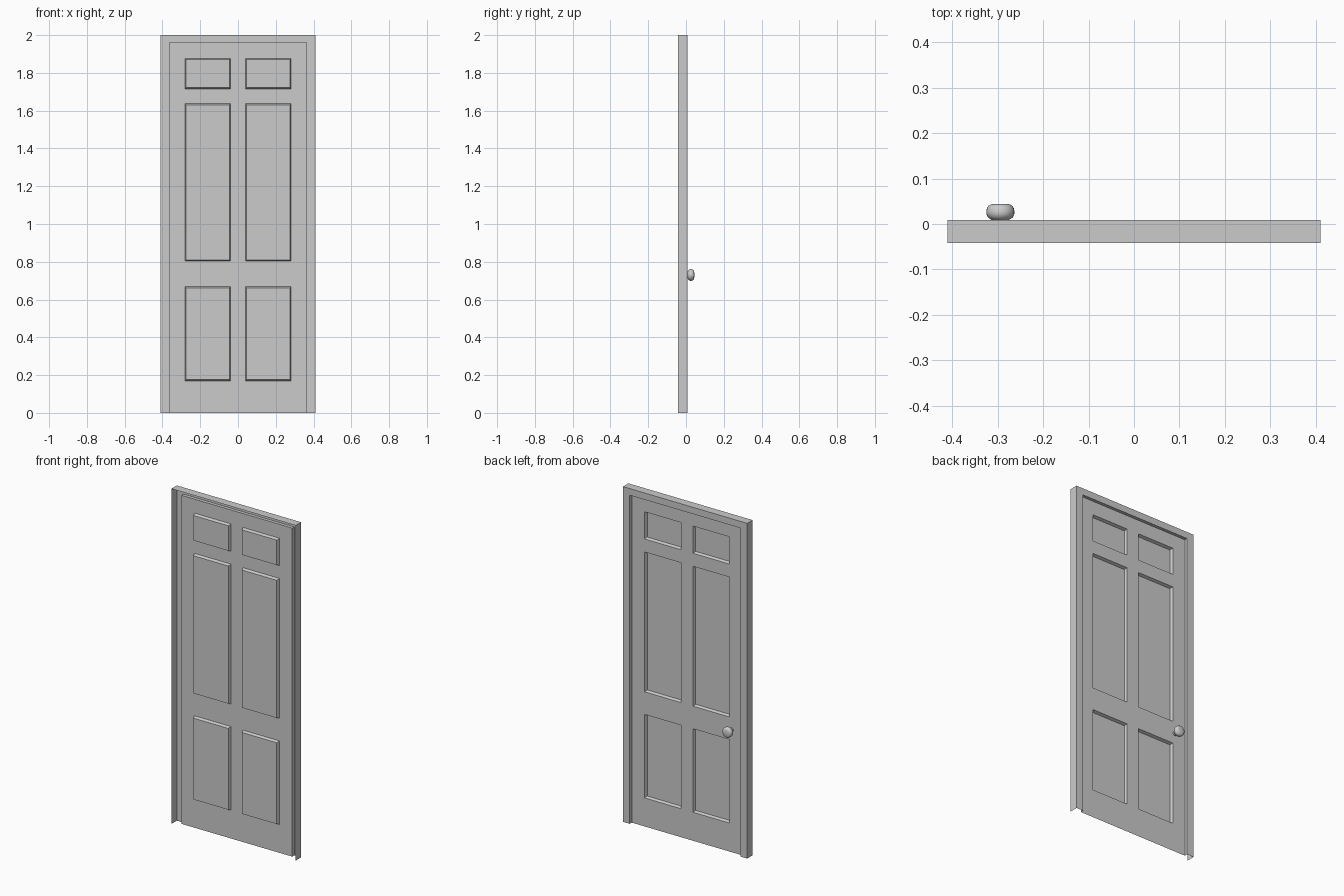
import bpy, bmesh, math
from mathutils import Matrix

if "Cube" in bpy.data.objects:
    bpy.data.objects.remove(bpy.data.objects["Cube"])

BACK, FRONT, SHEET = 0.009, -0.042, -0.010   # frame back face, frame front edge, door skin
W, H = 0.41, 2.0                             # outer half width and height
JAMB, HEAD = 0.045, 0.04                     # frame widths at sides and top


def finish(name, bm):
    mesh = bpy.data.meshes.new(name)
    bm.to_mesh(mesh)
    bm.free()
    ob = bpy.data.objects.new(name, mesh)
    bpy.context.collection.objects.link(ob)
    return ob


# Door frame: open channel profile (inward fraction, y) swept up, across and down
bm = bmesh.new()
rails = []
for f, y in [(0, FRONT), (0, BACK), (1, BACK), (1, SHEET)]:
    x, z = W - f * JAMB, H - f * HEAD
    rails.append([bm.verts.new(p) for p in
                  [(-x, y, 0), (-x, y, z), (x, y, z), (x, y, 0)]])
for a, b in zip(rails, rails[1:]):
    for i in range(3):
        bm.faces.new([a[i], a[i + 1], b[i + 1], b[i]])
bmesh.ops.recalc_face_normals(bm, faces=bm.faces[:])
if next(f for f in bm.faces if abs(f.normal.y) > 0.9).normal.y < 0:
    bmesh.ops.reverse_faces(bm, faces=bm.faces[:])
finish("door_frame", bm)

# Door leaf: thin skin with six pressed panels, hollow at the back, raised at the front
bm = bmesh.new()
xs = [-W + JAMB, -0.281, -0.039, 0.039, 0.281, W - JAMB]
zs = [0, 0.17, 0.668, 0.803, 1.637, 1.715, 1.877, H - HEAD]
grid = [[bm.verts.new((x, SHEET, z)) for z in zs] for x in xs]
panels = []
for i in range(len(xs) - 1):
    for k in range(len(zs) - 1):
        face = bm.faces.new([grid[i][k], grid[i][k + 1],
                             grid[i + 1][k + 1], grid[i + 1][k]])
        if i % 2 and k % 2:
            panels.append(face)
bm.normal_update()
bmesh.ops.inset_individual(bm, faces=panels, thickness=0.009)
bmesh.ops.translate(bm, vec=(0, -0.017, 0),
                    verts=list({v for f in panels for v in f.verts}))
flat = [e for e in bm.edges if len(e.link_faces) == 2
        and e.calc_face_angle(1) < 0.001]
bmesh.ops.dissolve_edges(bm, edges=[e for e in flat if False], use_verts=False)
bm.normal_update()
finish("door_leaf", bm)

# Door knob: lathed flattened ball on a short neck
profile = [(0.012, SHEET), (0.012, 0.008), (0.020, 0.0095), (0.027, 0.014),
           (0.0305, 0.021), (0.031, 0.027), (0.0295, 0.035), (0.025, 0.041),
           (0.019, 0.0435), (0.0, 0.044)]
bm = bmesh.new()
verts = [bm.verts.new((r, y, 0)) for r, y in profile]
edges = [bm.edges.new(p) for p in zip(verts, verts[1:])]
bmesh.ops.spin(bm, geom=verts + edges, cent=(0, 0, 0), axis=(0, 1, 0),
               angle=math.tau, steps=24)
bmesh.ops.remove_doubles(bm, verts=bm.verts[:], dist=0.0001)
bmesh.ops.recalc_face_normals(bm, faces=bm.faces[:])
bmesh.ops.transform(bm, matrix=Matrix.Translation((-0.294, 0, 0.73)), verts=bm.verts[:])
knob = finish("door_knob", bm)
bpy.context.view_layer.objects.active = knob
knob.select_set(True)
bpy.ops.object.shade_smooth_by_angle(angle=math.radians(40))
